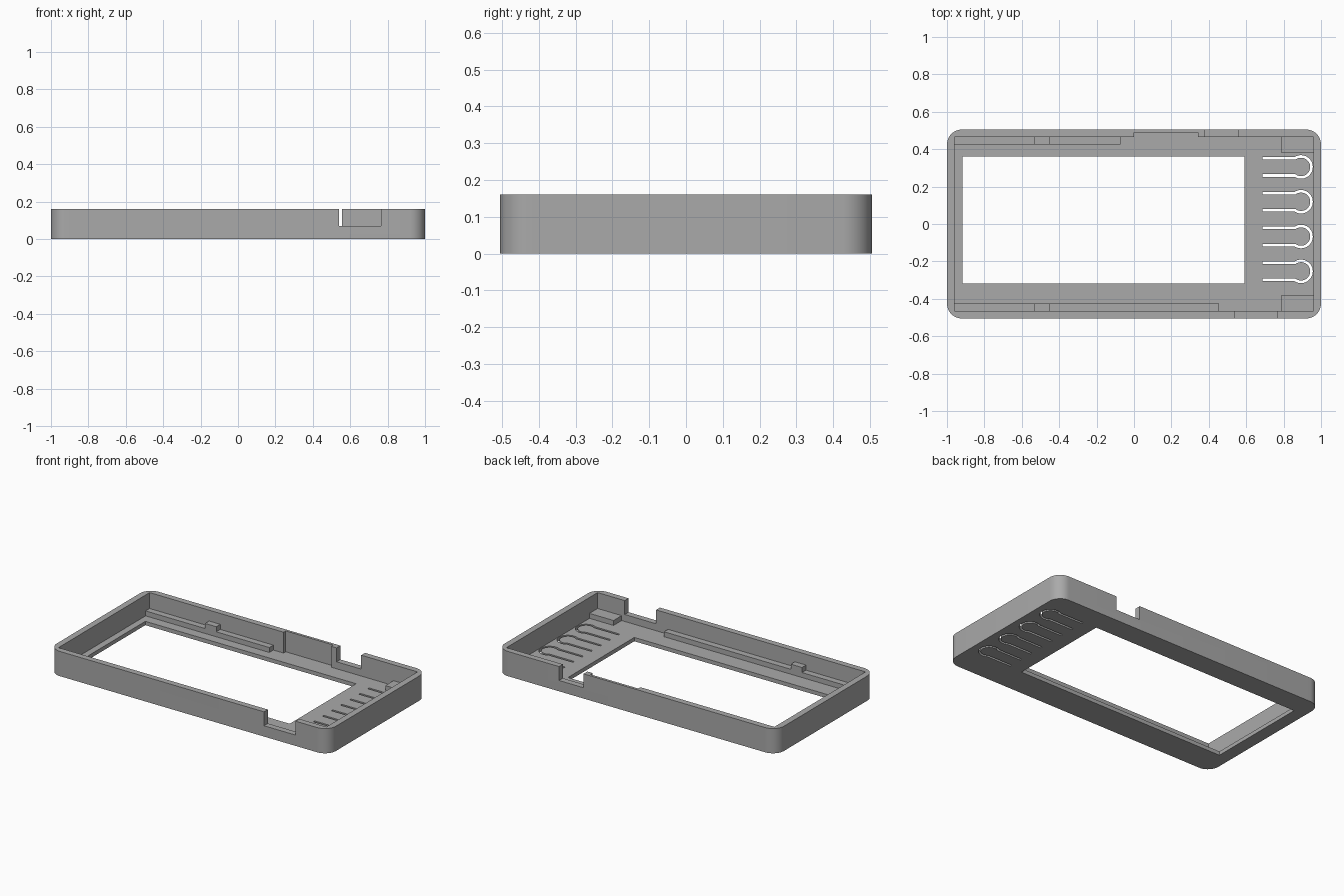
import bpy
import bmesh
from math import cos, sin, pi, asin, sqrt

cube = bpy.data.objects.get("Cube")
if cube:
    bpy.data.objects.remove(cube, do_unlink=True)

gray = bpy.data.materials.new("plain gray")
gray.use_nodes = True
color = (0.4, 0.4, 0.4, 1)
gray.diffuse_color = color
gray.node_tree.nodes["Principled BSDF"].inputs["Base Color"].default_value = color

LENGTH, WIDTH, HEIGHT = 2.0, 1.01, 0.16
CORNER = 0.08
FLOOR = 0.025
NOTCH = 0.07
IN_X, IN_Y = 0.959, 0.466
TOP = HEIGHT + 0.05


def prism(name, points, z0, z1):
    """Extrude a closed outline from z0 to z1."""
    bm = bmesh.new()
    base = bm.faces.new([bm.verts.new((x, y, z0)) for x, y in points])
    ext = bmesh.ops.extrude_face_region(bm, geom=[base])
    verts = [v for v in ext["geom"] if isinstance(v, bmesh.types.BMVert)]
    bmesh.ops.translate(bm, verts=verts, vec=(0, 0, z1 - z0))
    bmesh.ops.recalc_face_normals(bm, faces=bm.faces)
    mesh = bpy.data.meshes.new(name)
    bm.to_mesh(mesh)
    bm.free()
    mesh.materials.append(gray)
    obj = bpy.data.objects.new(name, mesh)
    bpy.context.collection.objects.link(obj)
    return obj


def box(name, x0, x1, y0, y1, z0, z1):
    return prism(name, [(x0, y0), (x1, y0), (x1, y1), (x0, y1)], z0, z1)


def arc(cx, cy, r, a0, a1, steps):
    return [(cx + r * cos(a0 + (a1 - a0) * i / steps),
             cy + r * sin(a0 + (a1 - a0) * i / steps)) for i in range(steps + 1)]


def cut(target, cutter):
    """Subtract the cutter from the target, then discard it."""
    mod = target.modifiers.new("cut", "BOOLEAN")
    mod.operation = "DIFFERENCE"
    mod.solver = "EXACT"
    mod.object = cutter
    bpy.context.view_layer.objects.active = target
    bpy.ops.object.modifier_apply(modifier=mod.name)
    bpy.data.objects.remove(cutter, do_unlink=True)


def keyhole(cy):
    """Outline of a thin open slot: two straight legs and a round bulb."""
    cx, start, leg, half, r = 0.893, 0.688, 0.046, 0.007, 0.056

    def side(radius, y):
        a = asin(y / radius)
        return [(start, cy - y)] + arc(cx, cy, radius, a - pi, pi - a, 28) + [(start, cy + y)]

    return side(r + half, leg + half) + side(r - half, leg - half)[::-1]


# Shell: rounded tray with open top
outline = []
for i, (sx, sy) in enumerate([(1, 1), (-1, 1), (-1, -1), (1, -1)]):
    outline += arc(sx * (LENGTH / 2 - CORNER), sy * (WIDTH / 2 - CORNER),
                   CORNER, i * pi / 2, (i + 1) * pi / 2, 12)
shell = prism("case_shell", outline, 0, HEIGHT)
cut(shell, box("cavity", -IN_X, IN_X, -IN_Y, IN_Y, FLOOR, TOP))

# Display window, wall notches and shallow back wall recess
cut(shell, box("window", -0.917, 0.592, -0.317, 0.362, -0.05, TOP))
cut(shell, box("front_notch", 0.54, 0.765, -0.6, -0.4, NOTCH, TOP))
cut(shell, box("back_notch", 0.38, 0.556, 0.4, 0.6, NOTCH, TOP))
cut(shell, box("back_recess", 0, 0.342, 0.4, 0.488, FLOOR, TOP))

# Flexible button slots through the floor
for i in range(4):
    cut(shell, prism("button_slot", keyhole(0.305 - 0.186 * i), -0.05, FLOOR + 0.02))

bpy.ops.object.select_all(action="DESELECT")
shell.select_set(True)
bpy.context.view_layer.objects.active = shell
bpy.ops.object.shade_smooth_by_angle(angle=pi / 6)

# Support ledges, locating tabs and corner pads along both long walls
SINK = 0.005
for label, s, ledge_end in (("front", -1, 0.455), ("back", 1, -0.073)):
    y0, y1 = sorted((s * 0.425, s * (IN_Y + SINK)))
    box(label + "_ledge", -IN_X - SINK, ledge_end, y0, y1, FLOOR - SINK, 0.057)
    box(label + "_tab", -0.533, -0.453, y0, y1, 0.05, 0.09)
    y0, y1 = sorted((s * 0.383, s * (IN_Y + SINK)))
    box(label + "_corner_pad", 0.787, IN_X + SINK, y0, y1, FLOOR - SINK, 0.057)
